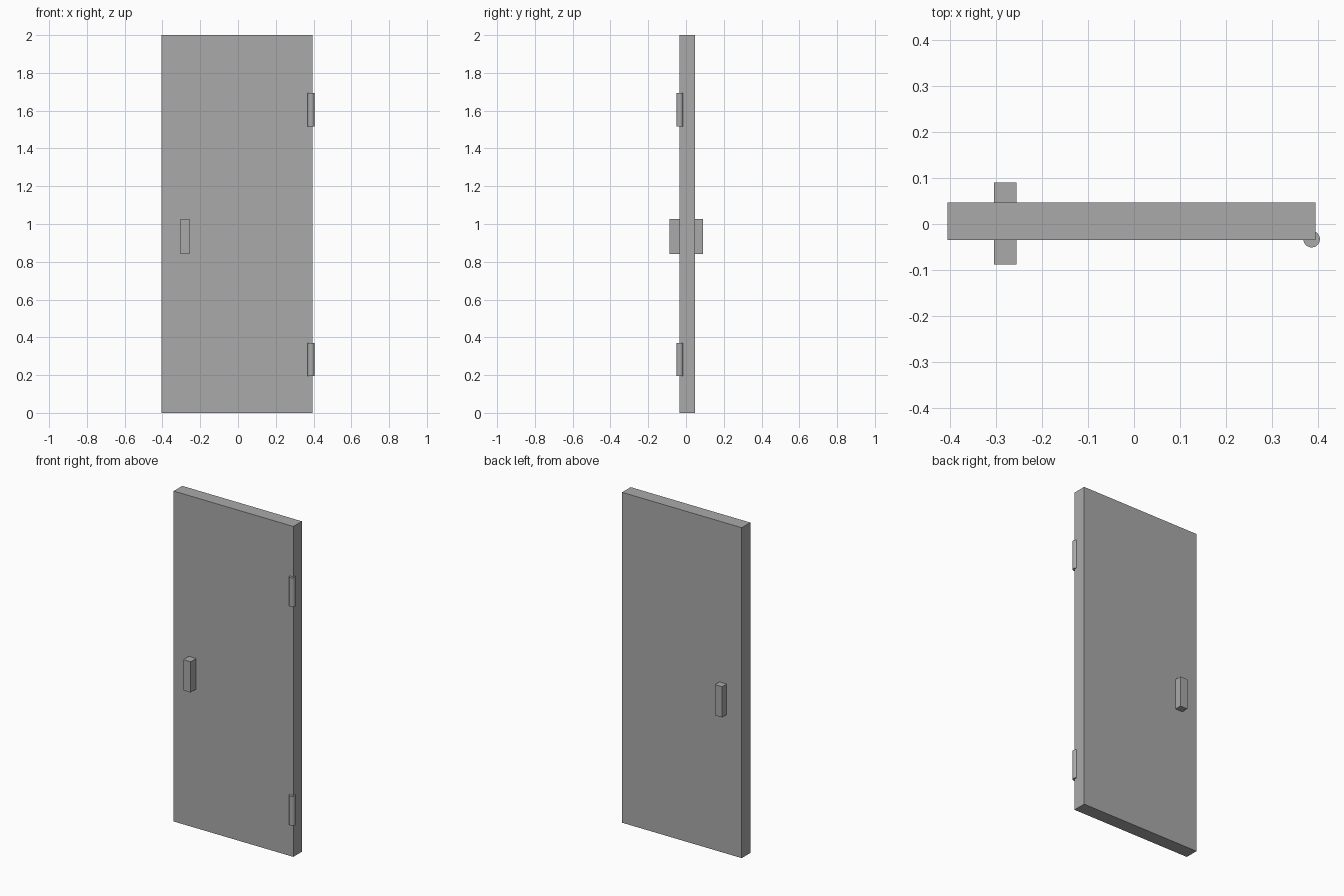
import bpy
import bmesh
from mathutils import Matrix, Vector

cube = bpy.data.objects.get("Cube")
if cube:
    bpy.data.objects.remove(cube, do_unlink=True)

# One plain grey for every part
grey = bpy.data.materials.new("plain_grey")
grey.use_nodes = True
colour = (0.4, 0.4, 0.4, 1)
grey.diffuse_color = colour
grey.node_tree.nodes["Principled BSDF"].inputs["Base Color"].default_value = colour


def add_part(name, bm):
    mesh = bpy.data.meshes.new(name)
    bm.to_mesh(mesh)
    bm.free()
    mesh.materials.append(grey)
    obj = bpy.data.objects.new(name, mesh)
    bpy.context.collection.objects.link(obj)
    return obj


def box(name, low, high):
    low, high = Vector(low), Vector(high)
    bm = bmesh.new()
    matrix = Matrix.Translation((low + high) / 2) @ Matrix.Diagonal((*(high - low), 1))
    bmesh.ops.create_cube(bm, size=1, matrix=matrix)
    return add_part(name, bm)


def hinge(name, bottom, height=0.177, radius=0.018):
    bm = bmesh.new()
    bmesh.ops.create_cone(
        bm, cap_ends=True, segments=32, radius1=radius, radius2=radius, depth=height,
        matrix=Matrix.Translation((0.387, -0.033, bottom + height / 2)))
    obj = add_part(name, bm)
    bpy.ops.object.select_all(action="DESELECT")
    obj.select_set(True)
    bpy.context.view_layer.objects.active = obj
    bpy.ops.object.shade_smooth_by_angle()


# Door slab
box("door_panel", (-0.406, -0.035, 0), (0.395, 0.047, 2))

# Handle block passing through the slab
box("handle", (-0.305, -0.088, 0.841), (-0.256, 0.09, 1.027))

# Hinge barrels on the front left edge
hinge("lower_hinge", 0.194)
hinge("upper_hinge", 1.517)
